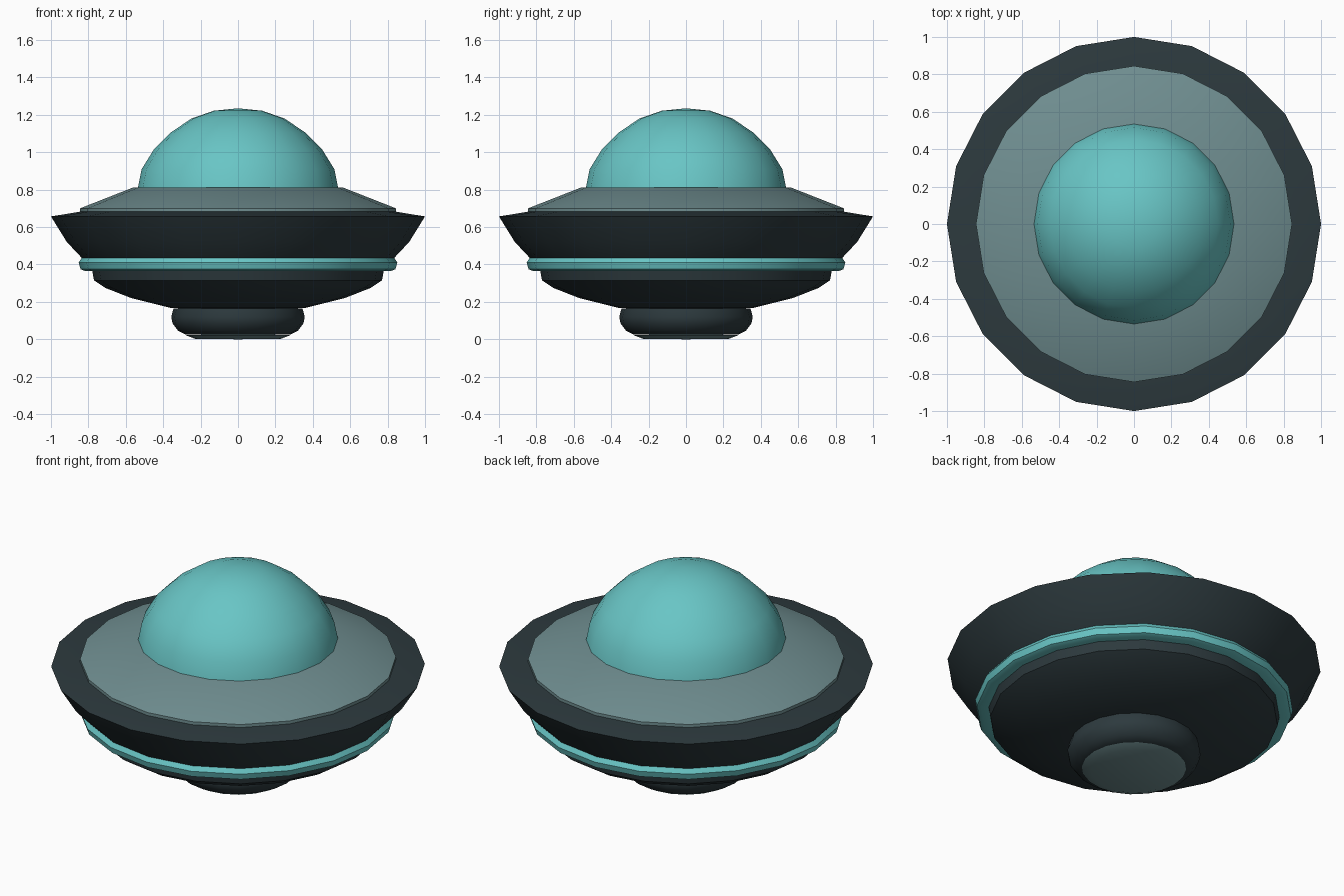
import bpy, bmesh, math

if "Cube" in bpy.data.objects:
    bpy.data.objects.remove(bpy.data.objects["Cube"])

SIDES = 20


def material(name, rgb):
    m = bpy.data.materials.new(name)
    m.diffuse_color = (*rgb, 1)
    m.use_nodes = True
    m.node_tree.nodes["Principled BSDF"].inputs["Base Color"].default_value = m.diffuse_color
    return m


DARK = material("dark_metal", (0.026, 0.042, 0.048))
PLATE = material("plate_metal", (0.16, 0.27, 0.28))
TEAL = material("teal", (0.14, 0.56, 0.56))


def lathe(name, profile, mat, closed=False):
    """Revolve an (r, z) profile about z; r = 0 points become poles."""
    bm = bmesh.new()
    rings = []
    for r, z in profile:
        if r == 0:
            rings.append([bm.verts.new((0, 0, z))] * SIDES)
        else:
            rings.append([bm.verts.new((r * math.cos(2 * math.pi * i / SIDES),
                                        r * math.sin(2 * math.pi * i / SIDES), z))
                          for i in range(SIDES)])
    pairs = list(zip(rings, rings[1:]))
    if closed:
        pairs.append((rings[-1], rings[0]))
    for a, b in pairs:
        for i in range(SIDES):
            j = (i + 1) % SIDES
            quad = list(dict.fromkeys((a[i], a[j], b[j], b[i])))
            bm.faces.new(quad)
    bmesh.ops.recalc_face_normals(bm, faces=bm.faces)
    me = bpy.data.meshes.new(name)
    bm.to_mesh(me)
    bm.free()
    me.materials.append(mat)
    ob = bpy.data.objects.new(name, me)
    bpy.context.collection.objects.link(ob)
    bpy.ops.object.select_all(action='DESELECT')
    ob.select_set(True)
    bpy.context.view_layer.objects.active = ob
    bpy.ops.object.shade_smooth_by_angle(angle=math.radians(35))
    return ob


# Landing pod and its base disc
lathe("bottom_pod", [(0, 0.025), (0.28, 0.025), (0.32, 0.045), (0.35, 0.085),
                     (0.357, 0.12), (0.345, 0.165), (0, 0.18)], DARK)
lathe("base_disc", [(0, 0), (0.23, 0.003), (0.28, 0.022), (0, 0.03)], PLATE)

# Lower and upper hull
lathe("lower_hull", [(0, 0.165), (0.36, 0.168), (0.57, 0.22), (0.71, 0.275),
                     (0.77, 0.315), (0.78, 0.37), (0, 0.38)], DARK)
lathe("upper_hull", [(0, 0.43), (0.835, 0.435), (0.915, 0.52), (1.0, 0.657),
                     (0.84, 0.683), (0, 0.69)], DARK)

# Glowing band between the hulls
lathe("light_ring", [(0.74, 0.37), (0.82, 0.366), (0.842, 0.375), (0.852, 0.41),
                     (0.835, 0.436), (0.74, 0.436)], TEAL, closed=True)

# Sloped deck and dome
lathe("deck_plate", [(0, 0.68), (0.845, 0.68), (0.845, 0.7), (0.56, 0.812),
                     (0, 0.812)], PLATE)
lathe("dome", [(0, 0.8), (0.537, 0.8), (0.515, 0.91), (0.45, 1.015), (0.36, 1.105),
               (0.25, 1.18), (0.13, 1.222), (0, 1.235)], TEAL)
